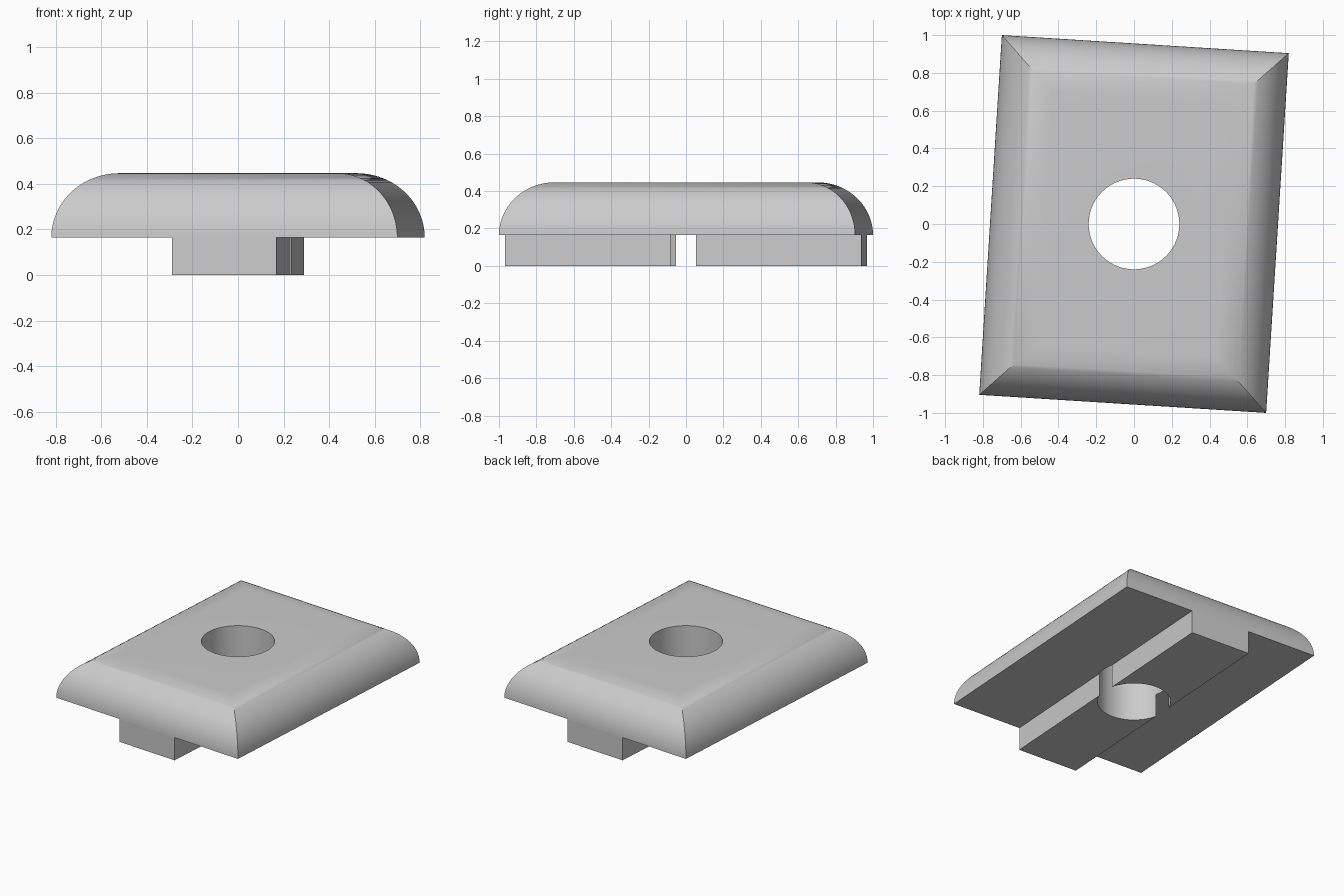
import bpy, bmesh, math
from mathutils import Matrix, Vector

HALF_X, HALF_Y = 0.761, 0.954      # half size of the plate
BASE_Z, TOP_Z = 0.165, 0.447       # underside and top of the plate
RAIL_HALF = 0.23                   # half width of the rail underneath
HOLE_R = 0.24
TILT = Matrix.Rotation(math.radians(-3.6), 4, 'Z')
STEPS = 20

old = bpy.data.objects.get("Cube")
if old:
    bpy.data.objects.remove(old, do_unlink=True)

grey = bpy.data.materials.new("plain_grey")
grey.use_nodes = True
colour = (0.6, 0.6, 0.6, 1)
grey.diffuse_color = colour
grey.node_tree.nodes["Principled BSDF"].inputs["Base Color"].default_value = colour


def add_object(name, bm):
    bmesh.ops.recalc_face_normals(bm, faces=bm.faces[:])
    mesh = bpy.data.meshes.new(name)
    bm.to_mesh(mesh)
    bm.free()
    obj = bpy.data.objects.new(name, mesh)
    bpy.context.collection.objects.link(obj)
    return obj


# Plate: rectangular rings stacked along a quarter circle, with mitred corners
bm = bmesh.new()
radius = TOP_Z - BASE_Z
rings = []
for i in range(STEPS + 1):
    a = math.pi / 2 * i / STEPS
    inset = radius * (1 - math.cos(a))
    x, y, z = HALF_X - inset, HALF_Y - inset, BASE_Z + radius * math.sin(a)
    rings.append([bm.verts.new((sx * x, sy * y, z))
                  for sx, sy in ((-1, -1), (1, -1), (1, 1), (-1, 1))])
for low, high in zip(rings, rings[1:]):
    for j in range(4):
        k = (j + 1) % 4
        bm.faces.new((low[j], low[k], high[k], high[j]))
bm.faces.new(rings[-1])
bottom = bm.faces.new(rings[0][::-1])

# Rail: split the underside into three strips and pull the middle one down
for side in (-1, 1):
    strips = [f for f in bm.faces if all(abs(v.co.z - BASE_Z) < 1e-5 for v in f.verts)]
    parts = set(strips)
    for f in strips:
        parts.update(f.edges)
        parts.update(f.verts)
    bmesh.ops.bisect_plane(bm, geom=list(parts), plane_co=(side * RAIL_HALF, 0, 0),
                           plane_no=(1, 0, 0))
middle = [f for f in bm.faces
          if all(abs(v.co.z - BASE_Z) < 1e-5 for v in f.verts)
          and abs(f.calc_center_median().x) < 0.1]
pulled = bmesh.ops.extrude_face_region(bm, geom=middle)["geom"]
bmesh.ops.translate(bm, vec=Vector((0, 0, -BASE_Z)),
                    verts=[v for v in pulled if isinstance(v, bmesh.types.BMVert)])
nut = add_object("slot_nut", bm)
nut.data.materials.append(grey)

# Hole straight through plate and rail
bm = bmesh.new()
bmesh.ops.create_cone(bm, cap_ends=True, segments=64, radius1=HOLE_R,
                      radius2=HOLE_R, depth=2)
cutter = add_object("hole_cutter", bm)
cutter.data.materials.append(grey)
cutter.hide_render = True
cut = nut.modifiers.new("hole", 'BOOLEAN')
cut.operation = 'DIFFERENCE'
cut.solver = 'EXACT'
cut.object = cutter

bpy.ops.object.select_all(action='DESELECT')
bpy.context.view_layer.objects.active = nut
nut.select_set(True)
bpy.ops.object.modifier_apply(modifier=cut.name)
bpy.data.objects.remove(cutter, do_unlink=True)

# Turn slightly about the hole and smooth the rounded sides
nut.data.transform(TILT)
bpy.ops.object.shade_smooth_by_angle(angle=math.radians(30))
